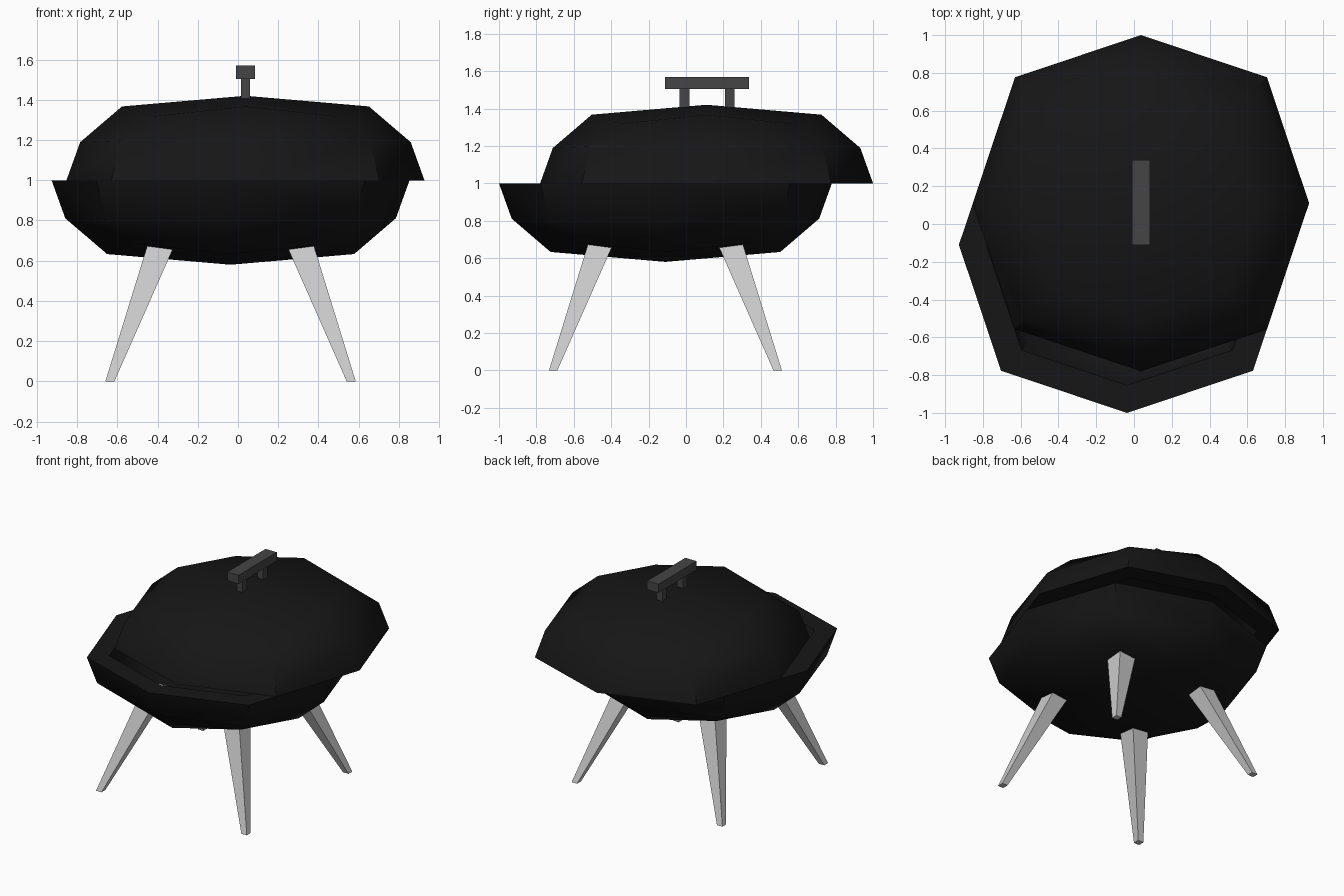
import bpy, bmesh, math

if "Cube" in bpy.data.objects:
    bpy.data.objects.remove(bpy.data.objects["Cube"])

CX, CY, RIM_Z = 0.037, 0.11, 1.0


def material(name, v):
    m = bpy.data.materials.new(name)
    m.diffuse_color = (v, v, v, 1)
    m.use_nodes = True
    m.node_tree.nodes["Principled BSDF"].inputs["Base Color"].default_value = m.diffuse_color
    return m


enamel = material("black_enamel", 0.008)
handle_grey = material("dark_grey", 0.06)


def finish(bm, name, mat=None):
    bmesh.ops.recalc_face_normals(bm, faces=bm.faces)
    me = bpy.data.meshes.new(name)
    bm.to_mesh(me)
    bm.free()
    ob = bpy.data.objects.new(name, me)
    bpy.context.collection.objects.link(ob)
    if mat:
        me.materials.append(mat)
    return ob


# Rounded-square dome rows: side radius, side height, corner offset, corner height
ROWS = [(0.89, 0.0, 0.667, 0.0), (0.822, 0.189, 0.617, 0.197), (0.614, 0.367, 0.458, 0.318)]
APEX = 0.42


def dome(name, x, y, sign):
    bm = bmesh.new()
    rims = []
    for s in (1.0, 0.837):  # outer and inner skins
        rings = []
        for r, z, c, cz in ROWS:
            ring = []
            for i in range(8):
                a = i * math.pi / 4
                rad, h = (r, z) if i % 2 == 0 else (c * math.sqrt(2), cz)
                ring.append(bm.verts.new((x + s * rad * math.cos(a), y + s * rad * math.sin(a),
                                          RIM_Z + sign * s * h)))
            rings.append(ring)
        for lo, hi in zip(rings, rings[1:]):
            for i in range(8):
                j = (i + 1) % 8
                bm.faces.new((lo[i], lo[j], hi[j], hi[i]))
        tip = bm.verts.new((x, y, RIM_Z + sign * s * APEX))
        top = rings[-1]
        for i in range(0, 8, 2):
            bm.faces.new((tip, top[i], top[i + 1], top[(i + 2) % 8]))
        rims.append(rings[0])
    # flat lip joining the two skins
    for i in range(8):
        j = (i + 1) % 8
        bm.faces.new((rims[0][i], rims[0][j], rims[1][j], rims[1][i]))
    ob = finish(bm, name, enamel)
    bpy.ops.object.select_all(action='DESELECT')
    ob.select_set(True)
    bpy.context.view_layer.objects.active = ob
    bpy.ops.object.shade_smooth_by_angle(angle=math.radians(40))
    return ob


def box(name, center, size, mat):
    bm = bmesh.new()
    bmesh.ops.create_cube(bm, size=1)
    for v in bm.verts:
        v.co = [c + p * s for c, p, s in zip(center, v.co, size)]
    return finish(bm, name, mat)


# Bowl and the shifted lid
dome("bowl", -CX, -CY, -1)
dome("lid", CX, CY, 1)


# Splayed legs tapering to the feet
def leg(name, sx, sy):
    bm = bmesh.new()
    bmesh.ops.create_cube(bm, size=2)
    for v in bm.verts:
        off, half, z = (0.326, 0.071, 0.73) if v.co.z > 0 else (0.6, 0.0225, 0.0)
        v.co = (-CX + sx * off + v.co.x * half, -CY + sy * off + v.co.y * half, z)
    finish(bm, name)


for sy, end in ((-1, "front"), (1, "back")):
    for sx, side in ((-1, "left"), (1, "right")):
        leg(f"{end}_{side}_leg", sx, sy)

# Handle bar on two posts
box("handle_bar", (CX, CY + 0.003, 1.537), (0.093, 0.45, 0.065), handle_grey)
for s, end in ((-1, "front"), (1, "back")):
    box(f"{end}_handle_post", (CX, CY + 0.003 + s * 0.121, 1.455), (0.046, 0.052, 0.11), handle_grey)
